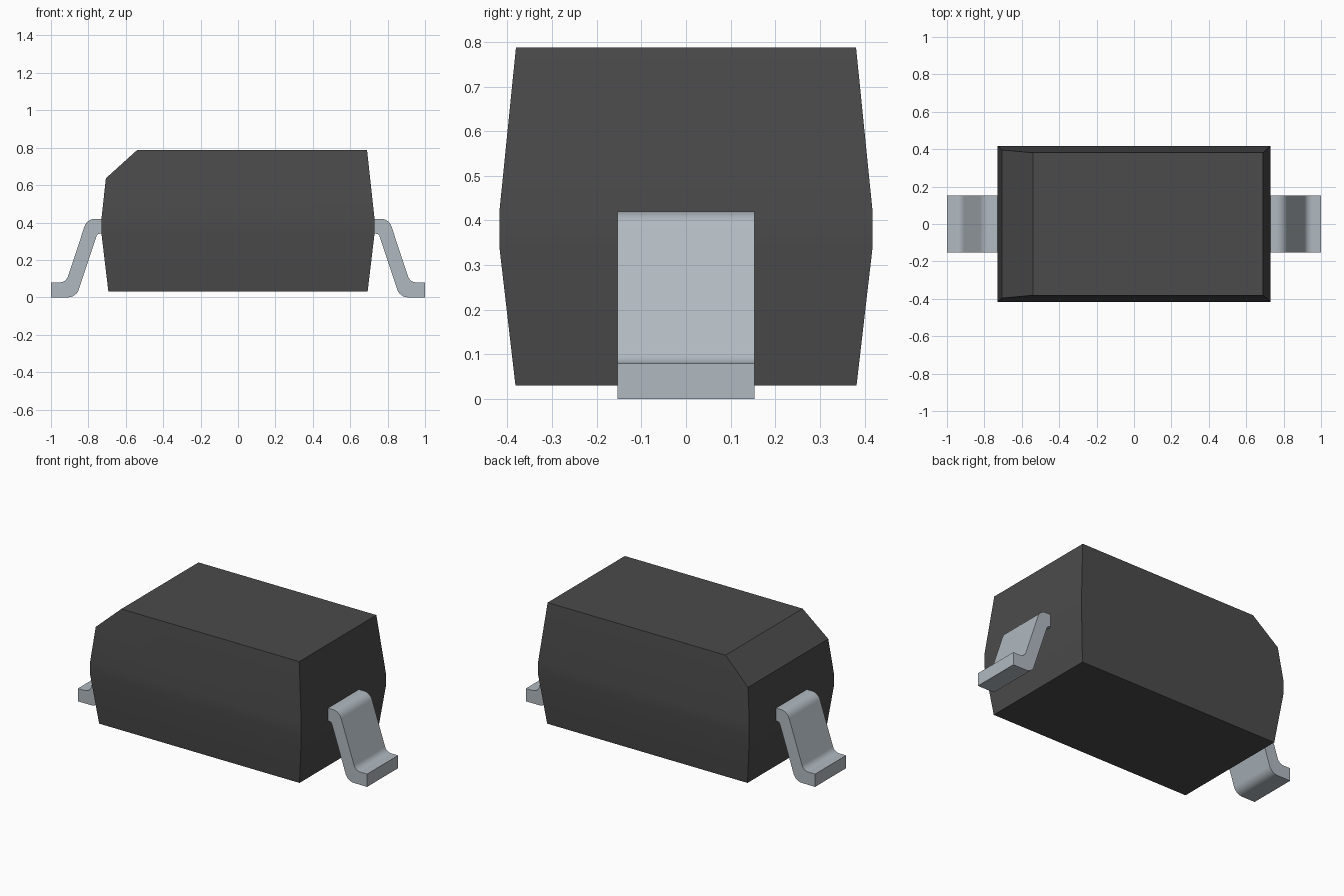
import bpy, bmesh, math
from mathutils import Vector

cube = bpy.data.objects.get("Cube")
if cube:
    bpy.data.objects.remove(cube, do_unlink=True)


def material(name, color):
    m = bpy.data.materials.new(name)
    m.use_nodes = True
    m.diffuse_color = color
    m.node_tree.nodes["Principled BSDF"].inputs["Base Color"].default_value = color
    return m


plastic = material("dark grey plastic", (0.07, 0.07, 0.07, 1))
metal = material("pale grey metal", (0.44, 0.49, 0.53, 1))


def finish(bm, name, mat):
    bmesh.ops.recalc_face_normals(bm, faces=bm.faces)
    mesh = bpy.data.meshes.new(name)
    bm.to_mesh(mesh)
    bm.free()
    mesh.materials.append(mat)
    ob = bpy.data.objects.new(name, mesh)
    bpy.context.collection.objects.link(ob)
    bpy.ops.object.select_all(action='DESELECT')
    ob.select_set(True)
    bpy.context.view_layer.objects.active = ob
    bpy.ops.object.shade_smooth_by_angle(angle=math.radians(30))
    return ob


# Package body: stacked rectangular sections (z, half x, half y)
bm = bmesh.new()
rings = []
for z, hx, hy in [(0.03, 0.693, 0.382), (0.34, 0.73, 0.418),
                  (0.42, 0.73, 0.418), (0.787, 0.69, 0.381)]:
    rings.append([bm.verts.new((sx * hx, sy * hy, z))
                  for sx, sy in ((-1, -1), (1, -1), (1, 1), (-1, 1))])
for a, b in zip(rings, rings[1:]):
    for i in range(4):
        j = (i + 1) % 4
        bm.faces.new((a[i], a[j], b[j], b[i]))
bm.faces.new(rings[0][::-1])
bm.faces.new(rings[-1])

# Sloped marking edge cut from the top at -x
p, q = Vector((-0.708, 0, 0.635)), Vector((-0.54, 0, 0.787))
normal = Vector((-(q.z - p.z), 0, q.x - p.x))
cut = bmesh.ops.bisect_plane(bm, geom=bm.verts[:] + bm.edges[:] + bm.faces[:],
                             plane_co=p, plane_no=normal, clear_outer=True)
bmesh.ops.holes_fill(bm, edges=[e for e in bm.edges if e.is_boundary], sides=0)
finish(bm, "package_body", plastic)


def rounded(corners, steps=6):
    """Round each (x, z, radius) corner of a closed outline."""
    out = []
    n = len(corners)
    for i, (x, z, r) in enumerate(corners):
        c = Vector((x, z))
        if r == 0:
            out.append(c)
            continue
        u = (Vector(corners[i - 1][:2]) - c).normalized()
        v = (Vector(corners[(i + 1) % n][:2]) - c).normalized()
        half = u.angle(v) / 2
        centre = c + (u + v).normalized() * (r / math.sin(half))
        start = c + u * (r / math.tan(half)) - centre
        end = c + v * (r / math.tan(half)) - centre
        for k in range(steps + 1):
            d = start.lerp(end, k / steps).normalized()
            out.append(centre + d * r)
    return out


# Bent leads: gull-wing outline extruded across y
outline = rounded([(0.68, 0.42, 0), (0.807, 0.42, 0.06), (0.92, 0.08, 0.045),
                   (1.0, 0.08, 0), (1.0, 0, 0), (0.865, 0, 0.06),
                   (0.752, 0.34, 0.02), (0.68, 0.34, 0)])
for name, side in (("left_lead", 1), ("right_lead", -1)):
    bm = bmesh.new()
    face = bm.faces.new([bm.verts.new((side * c.x, -0.153, c.y)) for c in outline])
    ext = bmesh.ops.extrude_face_region(bm, geom=[face])
    bmesh.ops.translate(bm, vec=(0, 0.306, 0),
                        verts=[v for v in ext["geom"] if isinstance(v, bmesh.types.BMVert)])
    finish(bm, name, metal)
